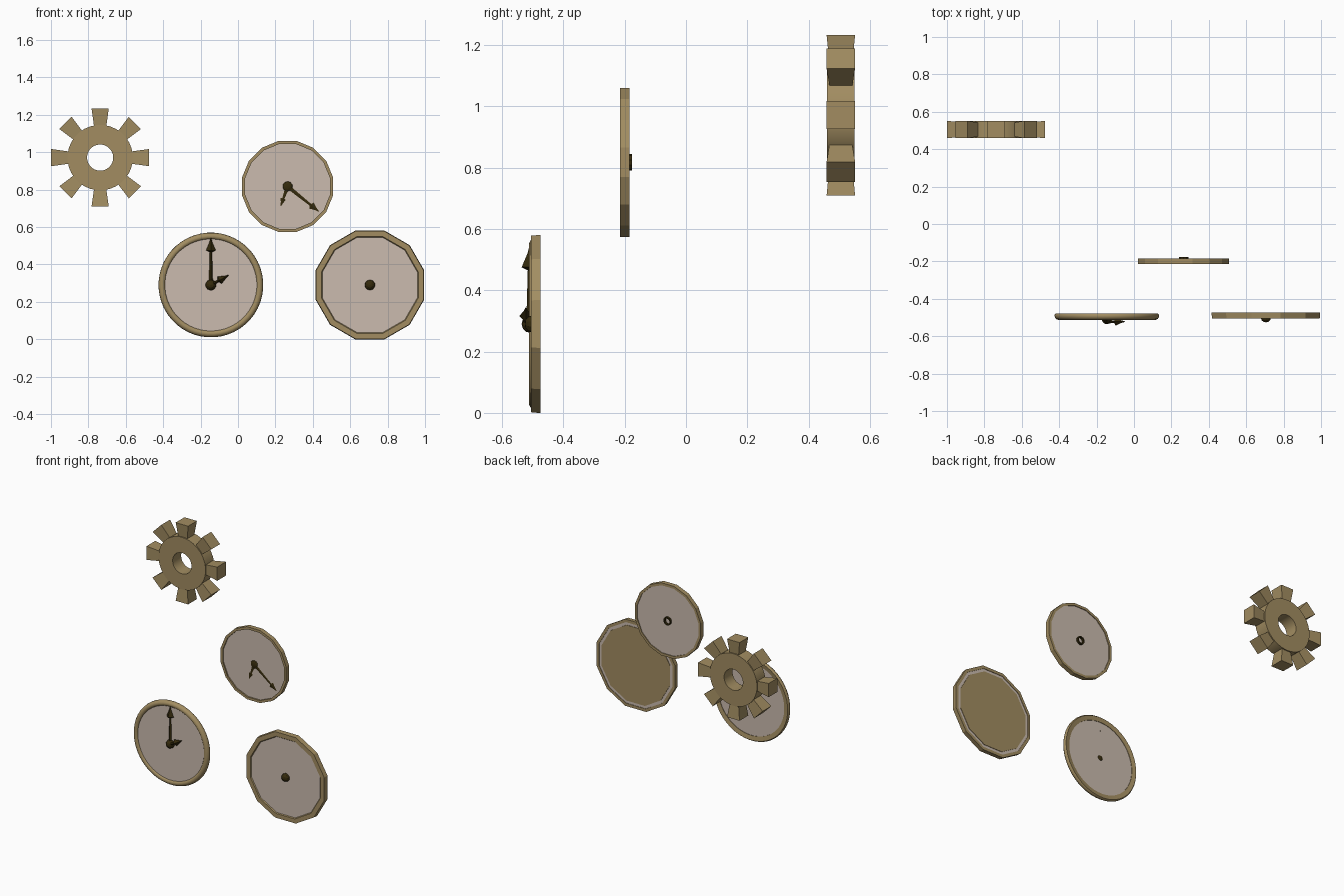
import bpy, bmesh, math
from mathutils import Vector, Matrix

if "Cube" in bpy.data.objects:
    bpy.data.objects.remove(bpy.data.objects["Cube"])


def material(name, rgb):
    m = bpy.data.materials.new(name)
    m.diffuse_color = (*rgb, 1)
    m.use_nodes = True
    m.node_tree.nodes["Principled BSDF"].inputs["Base Color"].default_value = m.diffuse_color
    return m


BRASS = material("aged brass", (0.36, 0.265, 0.12))
DIAL = material("pale dial", (0.60, 0.50, 0.43))
DARK = material("dark bronze", (0.036, 0.024, 0.004))


def finish(name, bm, mat, smooth=None):
    bmesh.ops.recalc_face_normals(bm, faces=bm.faces[:])
    me = bpy.data.meshes.new(name)
    bm.to_mesh(me)
    bm.free()
    me.materials.append(mat)
    ob = bpy.data.objects.new(name, me)
    bpy.context.collection.objects.link(ob)
    if smooth:
        bpy.ops.object.select_all(action='DESELECT')
        ob.select_set(True)
        bpy.context.view_layer.objects.active = ob
        bpy.ops.object.shade_smooth_by_angle(angle=math.radians(smooth))
    return ob


def ring(name, x, z, profile, n, mat, smooth=None):
    """Closed (radius, y) profile swept around the y axis through (x, z)."""
    bm = bmesh.new()
    loops = []
    for i in range(n):
        a = (i + 0.5) * math.tau / n
        loops.append([bm.verts.new((x + r * math.cos(a), y, z + r * math.sin(a)))
                      for r, y in profile])
    k = len(profile)
    for i in range(n):
        p, q = loops[i], loops[(i + 1) % n]
        for j in range(k):
            bm.faces.new((p[j], p[(j + 1) % k], q[(j + 1) % k], q[j]))
    return finish(name, bm, mat, smooth)


def disc(name, x, z, r, y0, y1, n, mat):
    bm = bmesh.new()
    rims = []
    for y in (y0, y1):
        rims.append([bm.verts.new((x + r * math.cos((i + .5) * math.tau / n), y,
                                   z + r * math.sin((i + .5) * math.tau / n)))
                     for i in range(n)])
        bm.faces.new(rims[-1])
    for i in range(n):
        j = (i + 1) % n
        bm.faces.new((rims[0][i], rims[0][j], rims[1][j], rims[1][i]))
    return finish(name, bm, mat)


def knob(name, x, y, z, r, depth):
    bm = bmesh.new()
    bmesh.ops.create_uvsphere(bm, u_segments=10, v_segments=6, radius=r)
    bmesh.ops.transform(bm, matrix=Matrix.Translation((x, y, z))
                        @ Matrix.Diagonal((1, depth / r, 1, 1))
                        @ Matrix.Rotation(math.pi / 2, 4, 'X'), verts=bm.verts)
    return finish(name, bm, DARK)


def hand(name, x, y, z, tx, tz, head, flat=1.0):
    """Four-sided spindle with an arrow head, from (x, z) to (tx, tz)."""
    d = Vector((tx - x, 0, tz - z))
    length = d.length
    d.normalize()
    side = Vector((-d.z, 0, d.x))
    out = Vector((0, flat, 0))
    c = Vector((x, y, z))
    prof = [(0, 0.011), (length - 0.075 * head / 0.026, 0.006),
            (length - 0.065 * head / 0.026, head),
            (length - 0.02, 0.007), (length, 0.002)]
    bm = bmesh.new()
    rows = [[bm.verts.new(c + d * t + v * r) for v in (side, out, -side, -out)]
            for t, r in prof]
    for p, q in zip(rows, rows[1:]):
        for i in range(4):
            j = (i + 1) % 4
            bm.faces.new((p[i], p[j], q[j], q[i]))
    bm.faces.new(rows[0])
    bm.faces.new(rows[-1])
    return finish(name, bm, DARK)


# round clock, lower left
X, Z = -0.145, 0.29
ring("round_clock_rim", X, Z,
     [(0.245, -0.484), (0.274, -0.479), (0.28, -0.486), (0.279, -0.498),
      (0.272, -0.508), (0.262, -0.512), (0.252, -0.510), (0.245, -0.502)],
     48, BRASS, 50)
disc("round_clock_dial", X, Z, 0.25, -0.503, -0.487, 48, DIAL)
knob("round_clock_knob", X, -0.508, Z, 0.029, 0.028)
hand("round_clock_minute_hand", X, -0.510, Z, X, 0.54, 0.026)
hand("round_clock_hour_hand", X, -0.522, Z, -0.05, 0.342, 0.022)

# twelve-sided clock, lower right
X, Z = 0.705, 0.29
ring("twelve_sided_clock_rim", X, Z,
     [(0.26, -0.495), (0.268, -0.505), (0.298, -0.505),
      (0.301, -0.474), (0.281, -0.474), (0.281, -0.485)], 12, BRASS)
disc("twelve_sided_clock_dial", X, Z, 0.284, -0.499, -0.477, 12, DIAL)
disc("twelve_sided_clock_back", X, Z, 0.262, -0.48, -0.474, 12, BRASS)
knob("twelve_sided_clock_knob", X, -0.502, Z, 0.028, 0.024)

# sixteen-sided clock, upper middle
X, Z = 0.265, 0.817
ring("sixteen_sided_clock_rim", X, Z,
     [(0.231, -0.215), (0.248, -0.215), (0.248, -0.185), (0.231, -0.185)],
     16, BRASS)
disc("sixteen_sided_clock_dial", X, Z, 0.238, -0.206, -0.190, 16, DIAL)
knob("sixteen_sided_clock_knob", X, -0.206, Z, 0.027, 0.009)
hand("sixteen_sided_clock_minute_hand", X, -0.208, Z, 0.432, 0.683, 0.02, 0.25)
hand("sixteen_sided_clock_hour_hand", X, -0.208, Z, 0.229, 0.713, 0.015, 0.25)
ring("sixteen_sided_clock_back_collar", X, Z,
     [(0.019, -0.19), (0.027, -0.19), (0.027, -0.176), (0.019, -0.176)], 10, DARK)

# gear, upper left
X, Z, Y = -0.737, 0.971, 0.505
ring("gear_wheel", X, Z,
     [(0.07, 0.46), (0.175, 0.46), (0.175, 0.55), (0.07, 0.55)], 32, BRASS, 30)
for i in range(8):
    a = i * math.tau / 8
    bm = bmesh.new()
    rows = []
    # each tooth widens outwards in both directions
    for r, w, h in ((0.155, 0.031, 0.036), (0.262, 0.046, 0.0465)):
        rows.append([bm.verts.new((X + r * math.cos(a) - s * w * math.sin(a), Y + t * h,
                                   Z + r * math.sin(a) + s * w * math.cos(a)))
                     for s, t in ((-1, -1), (1, -1), (1, 1), (-1, 1))])
        bm.faces.new(rows[-1])
    for k in range(4):
        m = (k + 1) % 4
        bm.faces.new((rows[0][k], rows[0][m], rows[1][m], rows[1][k]))
    finish(f"gear_tooth_{i + 1}", bm, BRASS)
